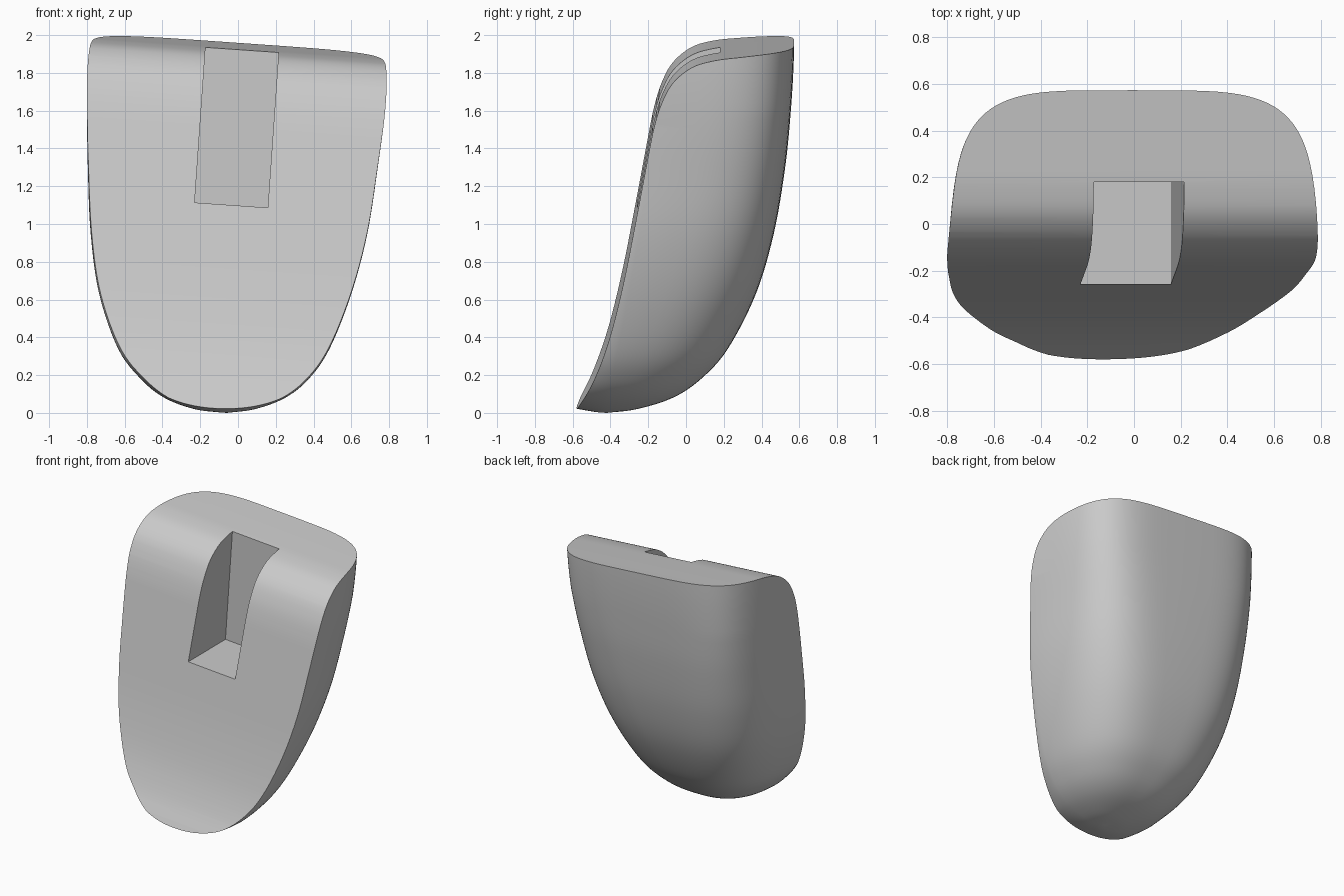
import bpy, bmesh, math
from mathutils import Vector, Matrix

if "Cube" in bpy.data.objects:
    bpy.data.objects.remove(bpy.data.objects["Cube"])

TILT = math.radians(4)

grey = bpy.data.materials.new("plain_grey")
grey.use_nodes = True
grey.diffuse_color = (0.59, 0.59, 0.59, 1)
grey.node_tree.nodes["Principled BSDF"].inputs["Base Color"].default_value = (0.59, 0.59, 0.59, 1)


def spline(points, steps):
    """Smooth curve through points of any dimension."""
    pts = [Vector(p) for p in points]
    pts = [2 * pts[0] - pts[1]] + pts + [2 * pts[-1] - pts[-2]]
    out = []
    for a, b, c, d in zip(pts, pts[1:], pts[2:], pts[3:]):
        for i in range(steps):
            t = i / steps
            out.append(b + (c - a) * t / 2 + (a * 2 - b * 5 + c * 4 - d) * t * t / 2
                       + (b * 3 - a - c * 3 + d) * t ** 3 / 2)
    return out + [pts[-2]]


def make_object(name, bm):
    bmesh.ops.recalc_face_normals(bm, faces=bm.faces)
    mesh = bpy.data.meshes.new(name)
    bm.to_mesh(mesh)
    bm.free()
    mesh.materials.append(grey)
    obj = bpy.data.objects.new(name, mesh)
    bpy.context.collection.objects.link(obj)
    return obj


def boolean(target, cutter, operation):
    cutter.hide_render = True
    mod = target.modifiers.new("cut", "BOOLEAN")
    mod.operation, mod.object, mod.solver = operation, cutter, "EXACT"
    bpy.context.view_layer.objects.active = target
    bpy.ops.object.modifier_apply(modifier=mod.name)
    bpy.data.objects.remove(cutter)


# Rounded body: height, right edge, left edge, back edge
SECTIONS = [
    (0, -.07, -.06, -.42), (.02, -.23, .09, -.26), (.08, -.39, .25, -.07),
    (.18, -.515, .375, .08), (.34, -.635, .485, .222), (.63, -.735, .60, .37),
    (.95, -.78, .685, .465), (1.3, -.795, .74, .525), (1.6, -.80, .78, .555),
    (1.85, -.80, .80, .57), (2.1, -.795, .805, .575),
]


def section(z, x0, x1, back):
    mid, half = (x0 + x1) / 2, (x1 - x0) / 2
    centre = -.43 + .22 * z - .03 * z * z
    front = .4 * min(1, z / .08) ** .75
    power = min(4.5, 2.5 + 1.25 * z)
    ring = []
    for i in range(96):
        a = math.tau * i / 96
        behind = math.sin(a) >= 0
        n, depth = (power, back - centre) if behind else (2, front)
        x = math.copysign(abs(math.cos(a)) ** (2 / n), math.cos(a))
        y = math.copysign(abs(math.sin(a)) ** (2 / n), math.sin(a))
        taper = 1 - .08 * y if behind else 1
        ring.append((mid + half * x * taper, centre + depth * y, z))
    return ring


bm = bmesh.new()
rings = [[bm.verts.new(p) for p in section(*row)] for row in spline(SECTIONS, 6)[1:]]
for low, high in zip(rings, rings[1:]):
    for i in range(96):
        j = (i + 1) % 96
        bm.faces.new((low[i], low[j], high[j], high[i]))
bm.faces.new(rings[-1])
pole = bm.verts.new((-.06, -.42, 0))
for i in range(96):
    bm.faces.new((pole, rings[0][i], rings[0][(i + 1) % 96]))
body = make_object("body", bm)

# Curved front and top face, swept sideways on a slight slope
PROFILE = [
    (-.63, -.1), (-.575, .025), (-.49, .19), (-.41, .41), (-.335, .71), (-.266, 1.06),
    (-.204, 1.39), (-.17, 1.56), (-.13, 1.69), (-.07, 1.80), (.03, 1.882),
    (.15, 1.918), (.3, 1.935), (.55, 1.957), (.8, 1.98),
]
bm = bmesh.new()
outline = spline(PROFILE, 5) + [Vector((.8, -.3)), Vector((-.63, -.3))]
slope = math.tan(TILT)
face = bm.faces.new([bm.verts.new((-1, y, z + slope)) for y, z in outline])
swept = bmesh.ops.extrude_face_region(bm, geom=[face])["geom"]
bmesh.ops.translate(bm, vec=(2, 0, -2 * slope),
                    verts=[v for v in swept if isinstance(v, bmesh.types.BMVert)])
boolean(body, make_object("front_profile", bm), "INTERSECT")

# Square slot, open at the front and top
bm = bmesh.new()
bmesh.ops.create_cube(bm, size=1)
bmesh.ops.scale(bm, vec=(.388, 1.18, 1.2), verts=bm.verts)
bmesh.ops.translate(bm, vec=(0, -.41, .6), verts=bm.verts)
place = Matrix.Translation((-.036, 0, 1.10)) @ Matrix.Rotation(TILT, 4, "Y")
bmesh.ops.transform(bm, matrix=place, verts=bm.verts)
boolean(body, make_object("slot_cutter", bm), "DIFFERENCE")

# Smooth shading with crisp rims
bpy.ops.object.select_all(action="DESELECT")
body.select_set(True)
bpy.context.view_layer.objects.active = body
bpy.ops.object.shade_smooth_by_angle(angle=math.radians(30))
